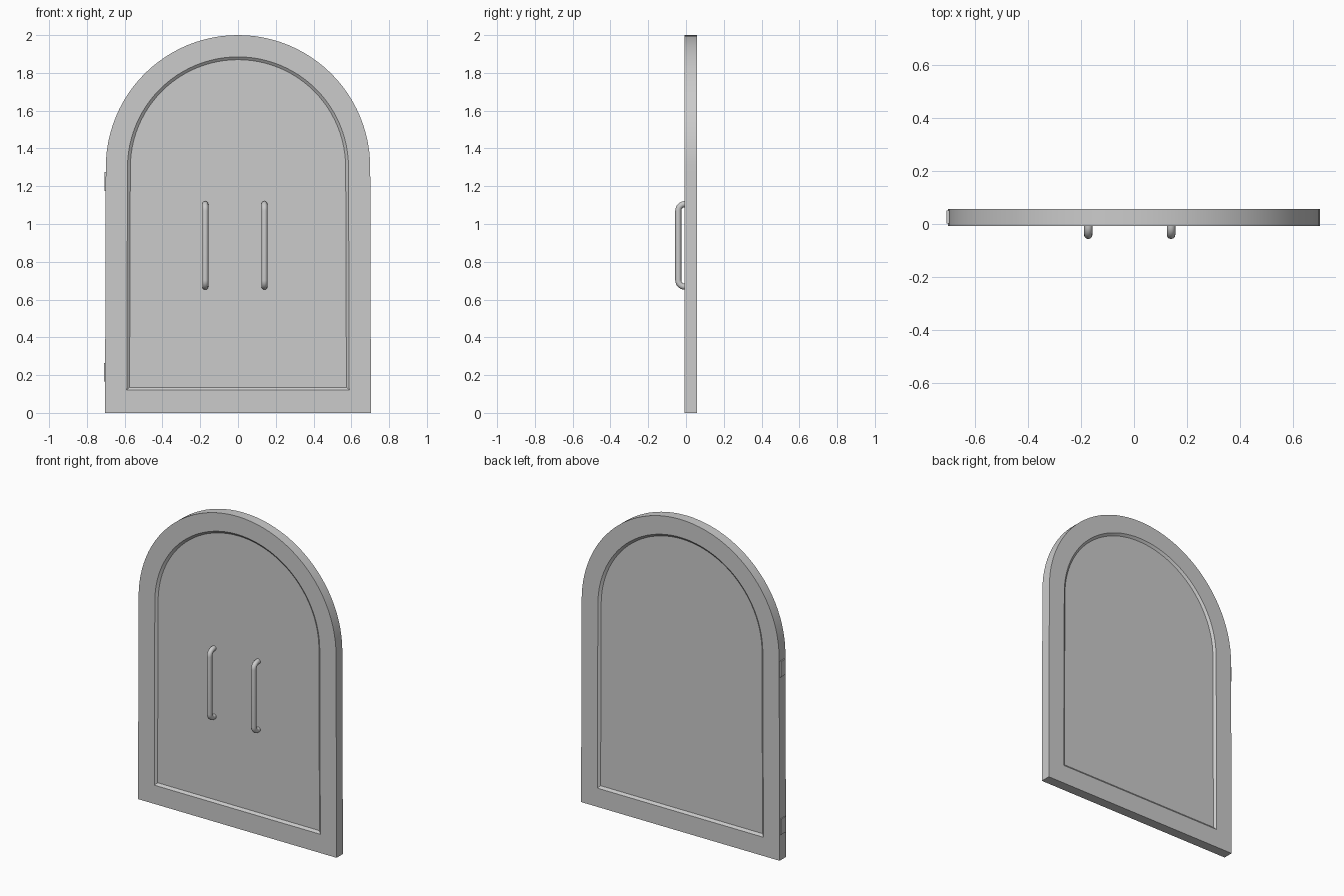
import bpy, bmesh
from math import sin, cos, pi

if "Cube" in bpy.data.objects:
    bpy.data.objects.remove(bpy.data.objects["Cube"])

FRONT, BACK, DEPTH = -0.007, 0.057, 0.012


def arch(half, spring, bottom, flare=0.0, n=48):
    """Round-topped outline, counter-clockwise seen from the front."""
    pts = [(half * cos(pi * i / n), spring + half * sin(pi * i / n)) for i in range(n + 1)]
    return [(half + flare, bottom)] + pts + [(-half - flare, bottom)]


def finish(obj, angle=0.6):
    bpy.ops.object.select_all(action='DESELECT')
    bpy.context.view_layer.objects.active = obj
    obj.select_set(True)
    bpy.ops.object.shade_smooth_by_angle(angle=angle)


def mesh_object(name, bm):
    bmesh.ops.recalc_face_normals(bm, faces=bm.faces[:])
    mesh = bpy.data.meshes.new(name)
    bm.to_mesh(mesh)
    bm.free()
    obj = bpy.data.objects.new(name, mesh)
    bpy.context.collection.objects.link(obj)
    finish(obj)
    return obj


# Door slab: arched frame with a sunken, bevelled panel on both faces
outer = arch(0.70, 1.30, 0.0, 0.004)
lip = arch(0.585, 1.30, 0.13 - 0.01, 0.004)
floor = arch(0.57, 1.30, 0.135, 0.004)
bm = bmesh.new()
rings = [[bm.verts.new((x, y, z)) for x, z in outline] for outline, y in (
    (floor, FRONT + DEPTH), (lip, FRONT), (outer, FRONT),
    (outer, BACK), (lip, BACK), (floor, BACK - DEPTH))]
for a, b in zip(rings, rings[1:]):
    for i in range(len(a)):
        j = (i + 1) % len(a)
        bm.faces.new((a[i], a[j], b[j], b[i]))
bm.faces.new(rings[0])
bm.faces.new(rings[-1])
mesh_object("door_slab", bm)


# Bent-tube pull handles
def handle(name, x, z0=0.668, z1=1.105, y=-0.041, root=0.012, bend=0.035, r=0.016):
    def corner(zc, s):
        return [(x, y + bend - bend * sin(t), zc - s * (bend - bend * cos(t)))
                for t in (pi / 2 * i / 8 for i in range(9))]
    path = [(x, root, z1)] + corner(z1, 1) + corner(z0, -1)[::-1] + [(x, root, z0)]
    curve = bpy.data.curves.new(name, 'CURVE')
    curve.dimensions = '3D'
    curve.bevel_depth = r
    curve.bevel_resolution = 4
    curve.use_fill_caps = True
    spline = curve.splines.new('POLY')
    spline.points.add(len(path) - 1)
    for p, co in zip(spline.points, path):
        p.co = (*co, 1)
    obj = bpy.data.objects.new(name, curve)
    bpy.context.collection.objects.link(obj)
    bpy.ops.object.select_all(action='DESELECT')
    bpy.context.view_layer.objects.active = obj
    obj.select_set(True)
    bpy.ops.object.convert(target='MESH')
    finish(bpy.context.object)


handle("handle_left", -0.173)
handle("handle_right", 0.14)


# Hinge plates let into the left edge
def hinge(name, z, x_out):
    bm = bmesh.new()
    bmesh.ops.create_cube(bm, size=1)
    for v in bm.verts:
        v.co = (x_out + 0.01 + v.co.x * 0.02, 0.026 + v.co.y * 0.05, z + v.co.z * 0.10)
    mesh_object(name, bm)


hinge("hinge_upper", 1.225, -0.708)
hinge("hinge_lower", 0.215, -0.709)
